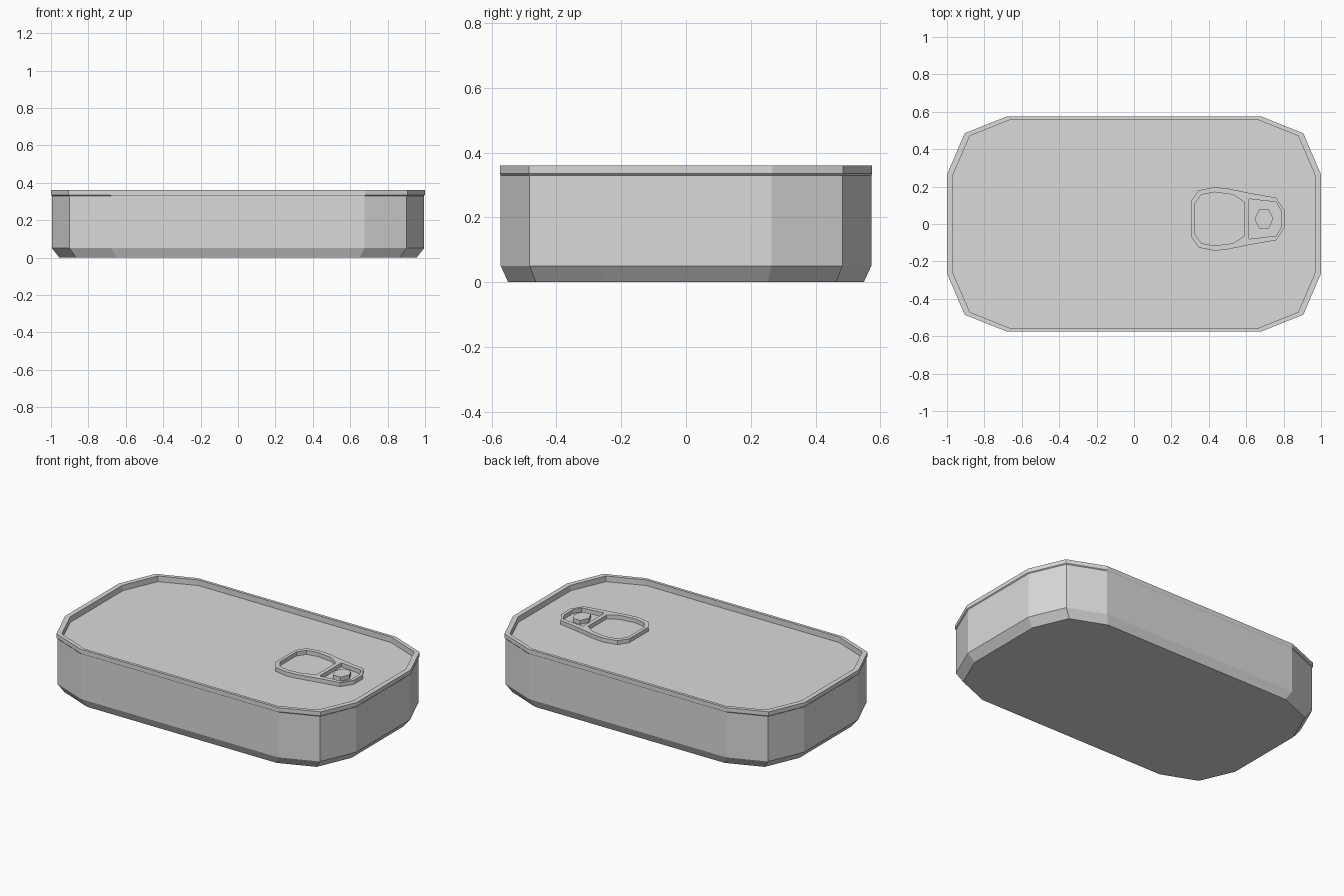
import bpy
import bmesh

cube = bpy.data.objects.get("Cube")
if cube:
    bpy.data.objects.remove(cube, do_unlink=True)

metal = bpy.data.materials.new("light_grey_metal")
metal.use_nodes = True
grey = (0.7, 0.7, 0.7, 1)
metal.diffuse_color = grey
metal.node_tree.nodes["Principled BSDF"].inputs["Base Color"].default_value = grey


def add_object(name, bm):
    bmesh.ops.recalc_face_normals(bm, faces=bm.faces)
    mesh = bpy.data.meshes.new(name)
    bm.to_mesh(mesh)
    bm.free()
    mesh.materials.append(metal)
    obj = bpy.data.objects.new(name, mesh)
    bpy.context.collection.objects.link(obj)
    return obj


def loft(name, rings):
    """Skin a stack of matching rings and cap both ends."""
    bm = bmesh.new()
    loops = [[bm.verts.new(p) for p in ring] for ring in rings]
    n = len(loops[0])
    for a, b in zip(loops, loops[1:]):
        for i in range(n):
            j = (i + 1) % n
            bm.faces.new((a[i], a[j], b[j], b[i]))
    bm.faces.new(loops[0])
    bm.faces.new(loops[-1])
    return add_object(name, bm)


def prism(name, outline, z0, z1):
    return loft(name, [[(x, y, z) for x, y in outline] for z in (z0, z1)])


def mirrored(half, centre):
    """Close a half outline, given left to right, across the line y = centre."""
    return ([(x, centre + y) for x, y in half]
            + [(x, centre - y) for x, y in reversed(half)])


# Can body: chamfered base, straight wall, slightly flared rim, sunken lid
corner = [(1, 0.265), (0.905, 0.485), (0.68, 0.575)]
quarter = corner + [(-x, y) for x, y in reversed(corner)]
outline = mirrored(quarter, 0)
LID = 0.325
profile = [(0.955, 0), (0.995, 0.05), (0.995, 0.33), (1, 0.335),
           (1, 0.36), (0.97, 0.36), (0.97, LID)]
loft("can_body", [[(x * s, y * s, z) for x, y in outline] for s, z in profile])

# Pull tab: a tapered plate with a finger hole and a rivet window cut through
TAB_Y, TAB_TOP = 0.027, 0.35
tab = prism("pull_tab", mirrored(
    [(0.305, 0.095), (0.345, 0.153), (0.43, 0.17), (0.5, 0.163),
     (0.62, 0.138), (0.76, 0.114), (0.805, 0.045)], TAB_Y), LID - 0.003, TAB_TOP)
holes = {
    "finger_hole_cutter": [(0.325, 0.08), (0.36, 0.13), (0.43, 0.143),
                           (0.53, 0.13), (0.59, 0.09)],
    "rivet_window_cutter": [(0.615, 0.107), (0.76, 0.09), (0.785, 0.045)],
}
for name, half in holes.items():
    cutter = prism(name, mirrored(half, TAB_Y), LID - 0.1, TAB_TOP + 0.1)
    cutter.hide_render = True
    cutter.hide_viewport = True
    cutter.display_type = 'WIRE'
    cut = tab.modifiers.new(name, 'BOOLEAN')
    cut.operation = 'DIFFERENCE'
    cut.solver = 'EXACT'
    cut.object = cutter

# Six-sided rivet in the window
rivet = [(0.645, 0), (0.67, 0.052), (0.72, 0.052), (0.745, 0)]
points = mirrored(rivet[1:3], TAB_Y)
points = [(0.645, TAB_Y)] + points[:2] + [(0.745, TAB_Y)] + points[2:]
prism("rivet", points, LID - 0.003, TAB_TOP)
